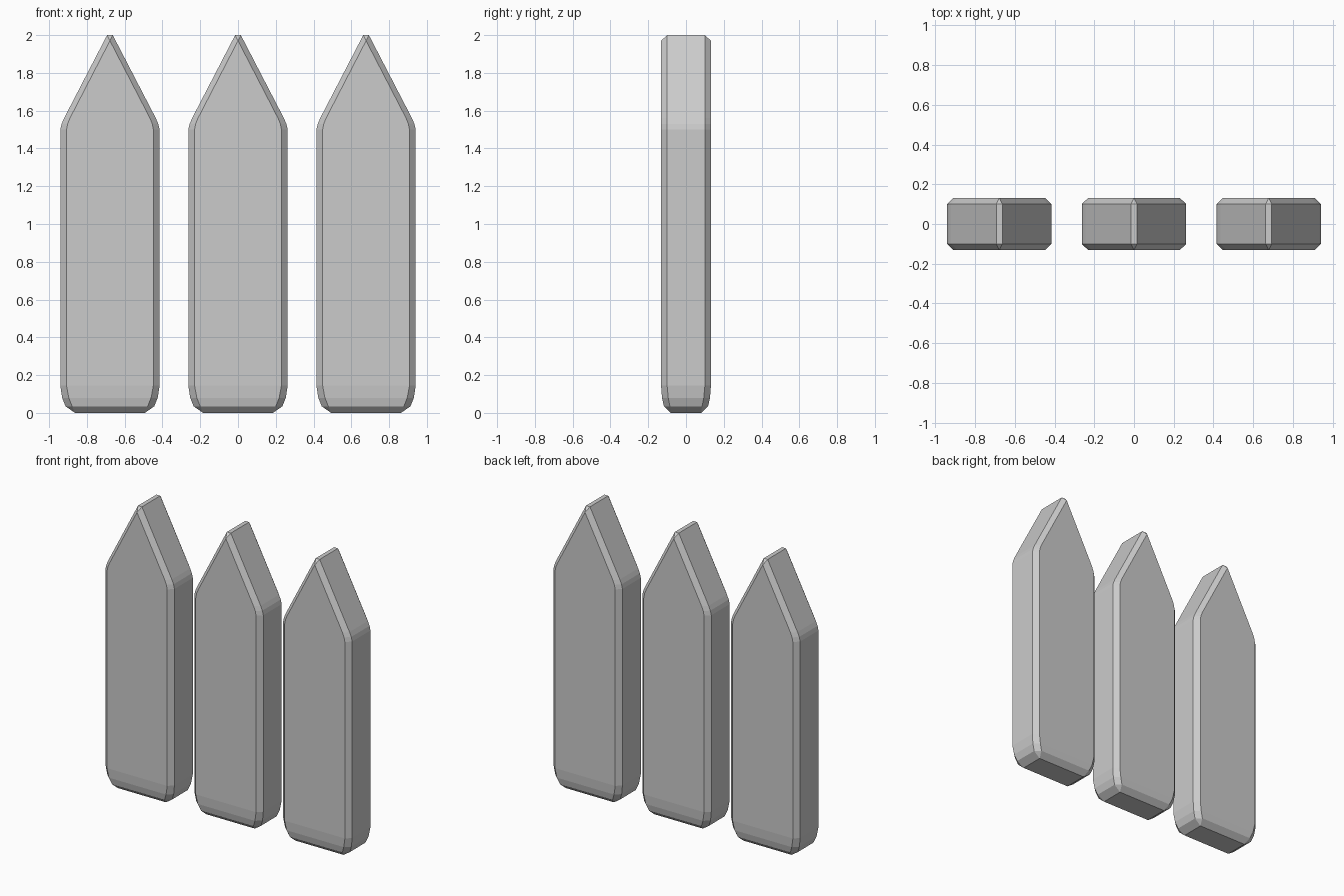
import bpy, bmesh

if "Cube" in bpy.data.objects:
    bpy.data.objects.remove(bpy.data.objects["Cube"])

# Lofted octagon rings: (outer z, outer half x, inner half y, inner z, inner half x, outer half y)
LEVELS = [
    (0.0, 0.185, 0.08, 0.0, 0.185, 0.08),
    (0.035, 0.235, 0.085, 0.035, 0.2, 0.117),
    (0.08, 0.253, 0.094, 0.08, 0.218, 0.127),
    (0.145, 0.263, 0.1, 0.145, 0.23, 0.132),
    (1.5, 0.263, 0.1, 1.5, 0.23, 0.132),
    (1.53, 0.256, 0.1, 1.53, 0.224, 0.132),
    (1.56, 0.243, 0.1, 1.56, 0.212, 0.132),
    (2.0, 0.015, 0.1, 1.97, 0.0, 0.132),
]


def make_picket(name, cx):
    bm = bmesh.new()
    rings = []
    for zo, X, y, zi, x, Y in LEVELS:
        pts = [(-x, -Y, zi), (x, -Y, zi), (X, -y, zo), (X, y, zo),
               (x, Y, zi), (-x, Y, zi), (-X, y, zo), (-X, -y, zo)]
        rings.append([bm.verts.new(p) for p in pts])
    # Walls
    for a, b in zip(rings, rings[1:]):
        for i in range(8):
            j = (i + 1) % 8
            bm.faces.new((a[i], a[j], b[j], b[i]))
    # Bottom and tip
    for r in (rings[0], rings[-1]):
        for q in ((7, 2, 3, 6), (0, 1, 2, 7), (6, 3, 4, 5)):
            bm.faces.new([r[i] for i in q])
    bmesh.ops.remove_doubles(bm, verts=bm.verts[:], dist=1e-4)
    bmesh.ops.recalc_face_normals(bm, faces=bm.faces[:])
    mesh = bpy.data.meshes.new(name)
    bm.to_mesh(mesh)
    bm.free()
    obj = bpy.data.objects.new(name, mesh)
    obj.location.x = cx
    bpy.context.collection.objects.link(obj)


# Three fence pickets in a row
for name, cx in (("picket_left", -0.678), ("picket_middle", 0), ("picket_right", 0.678)):
    make_picket(name, cx)
